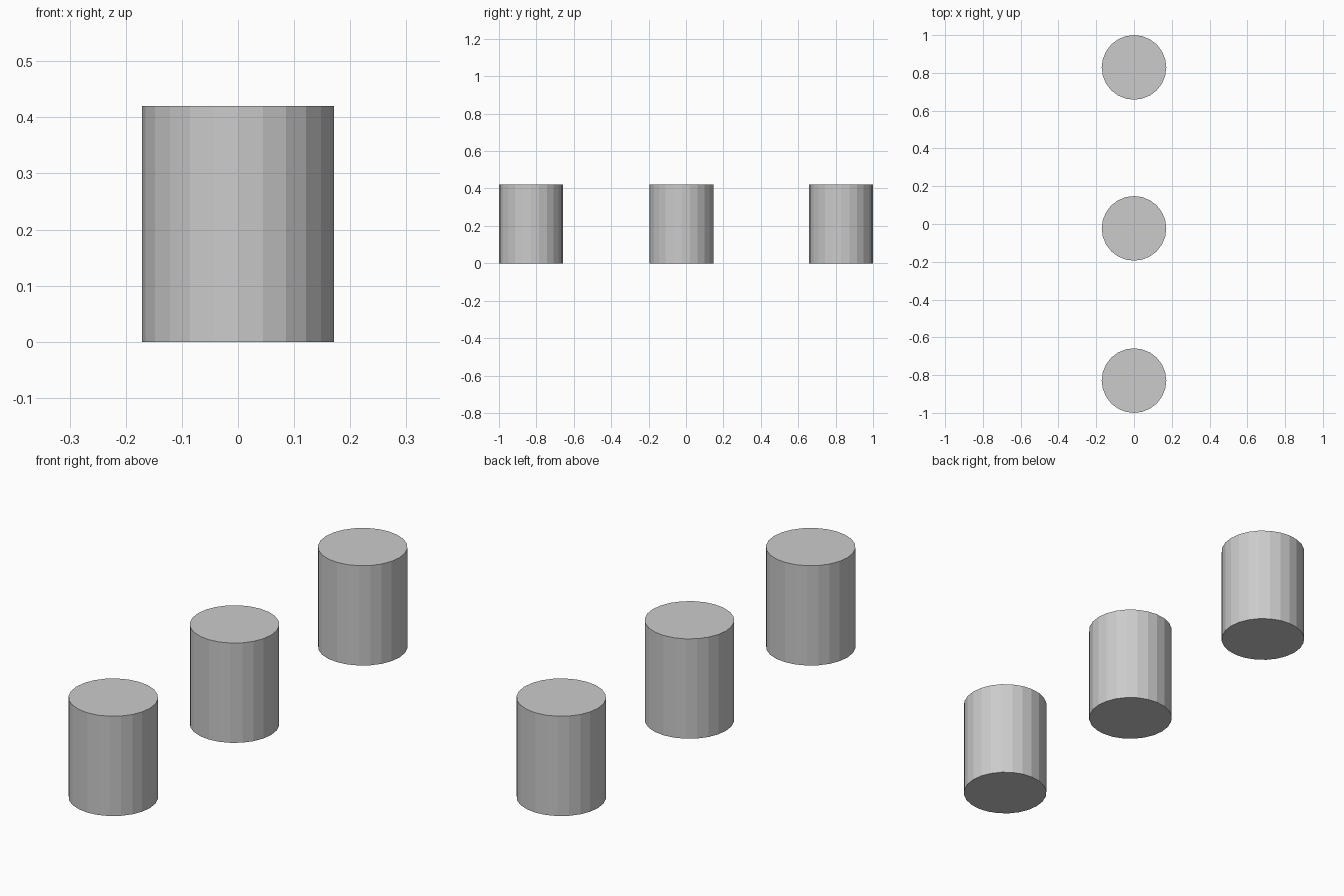
import bpy

if "Cube" in bpy.data.objects:
    bpy.data.objects.remove(bpy.data.objects["Cube"])

RADIUS, HEIGHT, SIDES = 0.171, 0.42, 24


def post(name, y):
    """Flat-shaded upright cylinder standing on the ground."""
    bpy.ops.mesh.primitive_cylinder_add(
        vertices=SIDES, radius=RADIUS, depth=HEIGHT, location=(0, y, HEIGHT / 2))
    bpy.context.object.name = name


# Three posts in a row, the middle one slightly towards the front
for name, y in (("front_post", -0.829), ("middle_post", -0.023), ("back_post", 0.829)):
    post(name, y)
